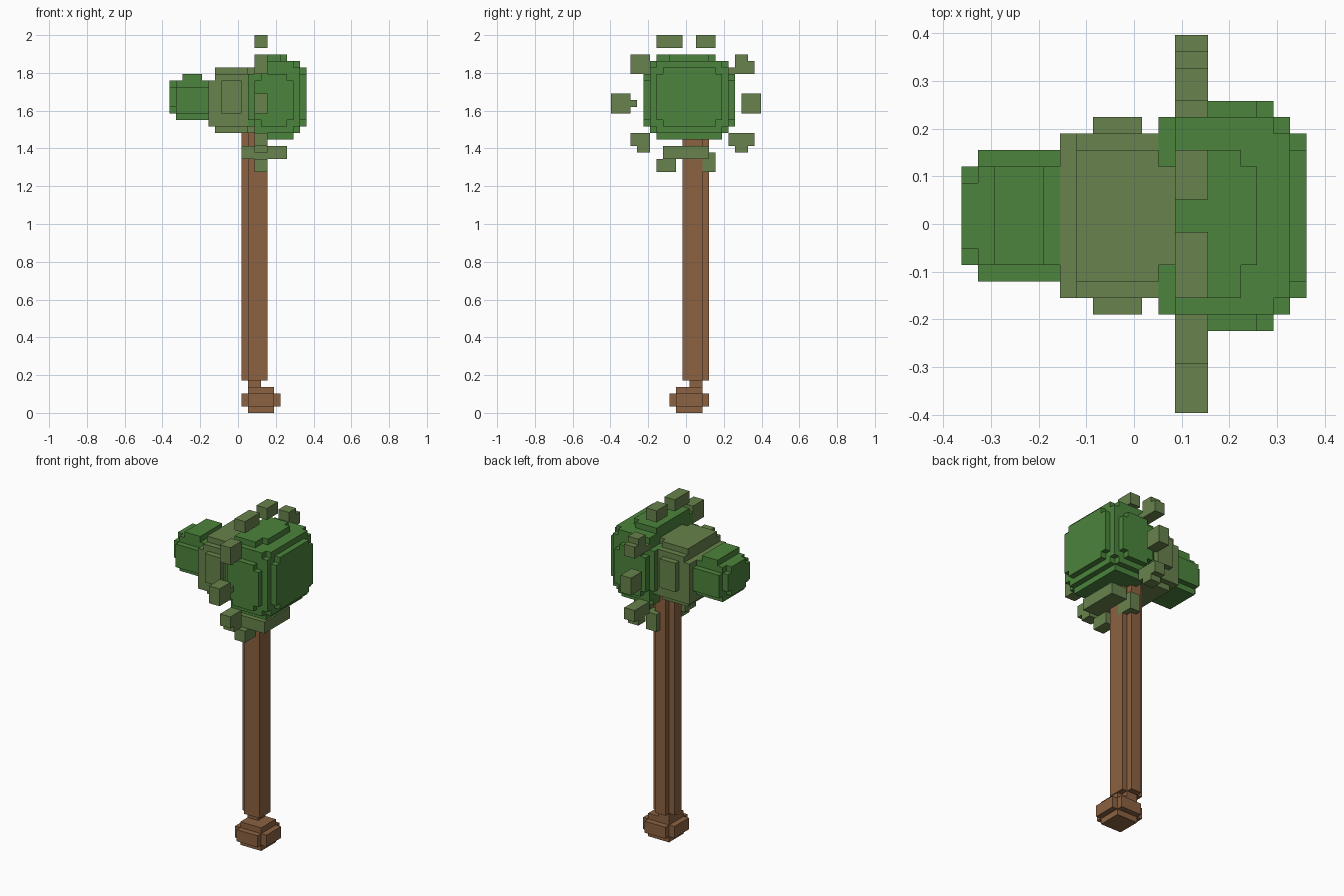
import bpy, bmesh

U = 2 / 58          # edge length of one block
CX, CY = 10.5, 11.5  # grid centre


def material(name, rgb):
    lin = [((c / 255 + 0.055) / 1.055) ** 2.4 for c in rgb] + [1]
    m = bpy.data.materials.new(name)
    m.use_nodes = True
    m.diffuse_color = lin
    m.node_tree.nodes["Principled BSDF"].inputs["Base Color"].default_value = lin
    return m


def part(name, mat, *boxes):
    """Join blocks given as (x range, y range, z range) in grid units."""
    bm = bmesh.new()
    for box in boxes:
        verts = bmesh.ops.create_cube(bm, size=1)["verts"]
        for v in verts:
            g = [lo + (c + 0.5) * (hi - lo) for c, (lo, hi) in zip(v.co, box)]
            v.co = ((g[0] - CX) * U, (g[1] - CY) * U, g[2] * U)
    mesh = bpy.data.meshes.new(name)
    bm.to_mesh(mesh)
    bm.free()
    mesh.materials.append(mat)
    bpy.context.collection.objects.link(bpy.data.objects.new(name, mesh))


if "Cube" in bpy.data.objects:
    bpy.data.objects.remove(bpy.data.objects["Cube"], do_unlink=True)

green = material("leaf green", (75, 132, 60))
olive = material("moss olive", (104, 130, 76))
brown = material("wood brown", (140, 98, 66))

# Pommel: block with bevelled steps
part("pommel", brown,
     ((11, 17), (10, 14), (1, 3)),
     ((12, 16), (9, 15), (1, 3)),
     ((12, 16), (10, 14), (0, 4)))
part("handle_neck", brown, ((12, 14), (12, 14), (4, 5)))

# Handle: square shaft with two raised strips
part("handle", brown,
     ((12, 15), (11, 14), (5, 46)),
     ((11, 12), (12, 14), (5, 46)),
     ((12, 14), (14, 15), (5, 46)))

# Large hammer head
part("large_head", green,
     ((13, 19), (5, 19), (45, 51)),
     ((14, 18), (5, 19), (44, 52)),
     ((12, 20), (6, 18), (45, 52)),
     ((12, 20), (7, 17), (44, 52)),
     ((13, 20), (6, 18), (44, 53)),
     ((13, 20), (7, 17), (43, 54)),
     ((13, 19), (6, 18), (43, 54)),
     ((13, 21), (7, 17), (45, 52)),
     ((13, 21), (8, 16), (44, 53)),
     ((13, 18), (9, 15), (54, 55)),
     ((13, 17), (7, 16), (54, 55)),
     ((13, 19), (7, 17), (42, 43)))

# Middle band with side panels
part("middle_band", olive,
     ((6, 12), (7, 17), (44, 51)),
     ((7, 12), (7, 17), (44, 52)),
     ((7, 13), (9, 15), (43, 53)),
     ((7, 12), (8, 16), (43, 53)))
part("band_panels", olive, ((8, 11), (6, 18), (46, 51)))

# Small hammer head
part("small_head", green,
     ((0, 6), (9, 15), (47, 50)),
     ((0, 6), (10, 14), (46, 51)),
     ((1, 6), (8, 16), (46, 50)),
     ((1, 6), (9, 15), (45, 51)),
     ((2, 5), (9, 15), (51, 52)))

# Ring of floating blocks around the head
ring = {
    "top_front": [((7, 11), (56, 58))],
    "top_back": [((13, 16), (56, 58))],
    "upper_front": [((3, 6), (52, 55))],
    "upper_back": [((19, 21), (54, 55)), ((19, 22), (52, 54)), ((18, 19), (52, 53))],
    "middle_front": [((0, 3), (46, 49)), ((3, 4), (47, 48))],
    "middle_back": [((20, 23), (46, 49))],
    "lower_front": [((3, 6), (41, 43)), ((4, 6), (40, 41))],
    "lower_back": [((18, 22), (41, 43)), ((19, 21), (40, 41))],
    "bottom_front": [((7, 10), (37, 39))],
    "bottom_back": [((13, 16), (37, 40))],
}
for place, blocks in ring.items():
    part("ring_block_" + place, olive, *[((13, 15), y, z) for y, z in blocks])

# Corner collar wrapped round two sides of the handle
part("collar", olive,
     ((11, 18), (8, 11), (39, 41)),
     ((15, 18), (8, 15), (39, 41)))
